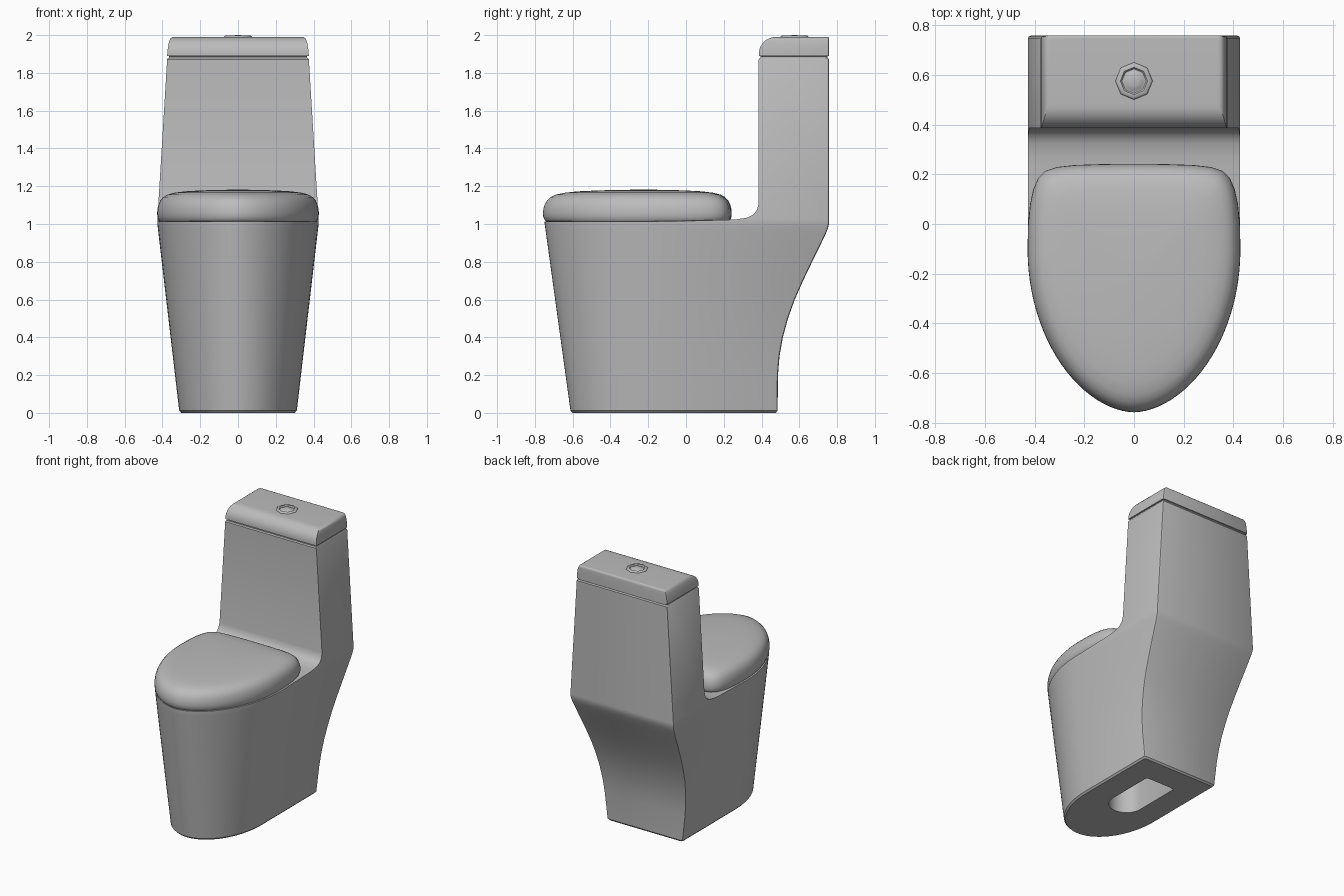
import bpy, bmesh
from math import sin, cos, pi

if "Cube" in bpy.data.objects:
    bpy.data.objects.remove(bpy.data.objects["Cube"])

ceramic = bpy.data.materials.new("grey_ceramic")
ceramic.use_nodes = True
GREY = (0.5, 0.5, 0.5, 1)
ceramic.diffuse_color = GREY
ceramic.node_tree.nodes["Principled BSDF"].inputs["Base Color"].default_value = GREY


def loft(name, rings, angle=35):
    """Skin a stack of equal-length closed rings and cap both ends."""
    bm = bmesh.new()
    rows = [[bm.verts.new(p) for p in ring] for ring in rings]
    n = len(rows[0])
    for a, b in zip(rows, rows[1:]):
        for i in range(n):
            j = (i + 1) % n
            bm.faces.new((a[i], a[j], b[j], b[i]))
    bm.faces.new(rows[0])
    bm.faces.new(rows[-1])
    bmesh.ops.recalc_face_normals(bm, faces=bm.faces)
    mesh = bpy.data.meshes.new(name)
    bm.to_mesh(mesh)
    bm.free()
    mesh.materials.append(ceramic)
    obj = bpy.data.objects.new(name, mesh)
    bpy.context.collection.objects.link(obj)
    bpy.ops.object.select_all(action="DESELECT")
    obj.select_set(True)
    bpy.context.view_layer.objects.active = obj
    bpy.ops.object.shade_smooth_by_angle(angle=angle * pi / 180)
    return obj


STEPS = 40


def d_ring(w, front, start, back, z, power=1.0, r=0.012):
    """D outline: flat back with eased corners, curved front beginning at y = start."""
    pts = [(w - r, back, z), (w - 0.3 * r, back - 0.3 * r, z), (w, back - r, z)]
    for i in range(STEPS + 1):
        t = pi * i / STEPS
        c = cos(t)
        x = w * abs(c) ** power * (1 if c > 0 else -1)
        pts.append((x, start - (start - front) * sin(t), z))
    pts += [(-w, back - r, z), (0.3 * r - w, back - 0.3 * r, z), (r - w, back, z)]
    return pts


# Body: underside recess, pedestal and bowl, deck, fillet and tank in one skin
rings = [d_ring(0.12, -0.2, -0.08, 0.28, z) for z in (0.8, 0)]
rings.append(d_ring(0.30, -0.60, -0.15, 0.475, 0))
back_profile = [(0.012, 0.485), (0.2, 0.487), (0.3, 0.495), (0.4, 0.513), (0.5, 0.54),
                (0.6, 0.576), (0.7, 0.62), (0.8, 0.668), (0.9, 0.717), (0.95, 0.741),
                (0.975, 0.751), (1.0, 0.757), (1.013, 0.757)]
for z, back in back_profile:
    k = min(z, 1)
    rings.append(d_ring(0.31 + 0.117 * k, -0.61 - 0.138 * k, -0.15 + 0.05 * k,
                        back, z, 1 + 0.1 * k))
tank_profile = [(1.022, 0.22), (1.025, 0.27), (1.034, 0.325), (1.05, 0.357),
                (1.075, 0.376), (1.11, 0.385), (1.872, 0.385)]
for z, front in tank_profile:
    rings.append(d_ring(0.427 - 0.061 * (z - 1.02), front, front, 0.757, z))
rings.append(d_ring(0.369, 0.391, 0.391, 0.751, 1.88))
loft("body_and_tank", rings)


# Seat lid: egg outline with rounded rear corners, shrinking into a soft dome
def seat_outline():
    front = [(0.428 * abs(cos(t)) ** 1.1 * (1 if cos(t) > 0 else -1), -0.1 - 0.657 * sin(t))
             for t in (pi * i / 48 for i in range(49))]
    side = [(0.426, 0.0), (0.418, 0.08), (0.405, 0.14), (0.385, 0.185), (0.355, 0.214),
            (0.31, 0.229), (0.24, 0.237), (0.12, 0.241)]
    left = [(-x, y) for x, y in side]
    return front + left + [(0, 0.242)] + side[::-1]


outline = seat_outline()
mid = -0.22
dome = [(0.97, 1.014), (0.985, 1.022), (0.998, 1.04), (1, 1.06), (0.996, 1.08), (0.983, 1.104),
        (0.96, 1.125), (0.925, 1.142), (0.87, 1.156), (0.78, 1.166), (0.65, 1.173),
        (0.45, 1.178), (0.2, 1.181), (0.02, 1.182)]
loft("seat_lid", [[(x * s, mid + (y - mid) * s, z) for x, y in outline] for s, z in dome], 50)

# Tank lid: slab with rounded front and side edges, and a shadow gap beneath
lid = [(0.365, 0.395, 0.75, 1.875), (0.365, 0.395, 0.75, 1.888), (0.375, 0.386, 0.757, 1.89),
       (0.374, 0.386, 0.757, 1.91), (0.371, 0.392, 0.757, 1.935), (0.367, 0.405, 0.757, 1.957),
       (0.362, 0.422, 0.757, 1.973), (0.356, 0.442, 0.757, 1.984), (0.348, 0.462, 0.754, 1.989),
       (0.338, 0.485, 0.748, 1.99)]
loft("tank_lid", [d_ring(w, f, f, b, z) for w, f, b, z in lid], 40)

# Flush button: octagonal collar, groove and small dome
button = [(0.075, 1.985), (0.075, 1.991), (0.068, 1.997), (0.055, 1.997), (0.048, 1.989),
          (0.042, 1.991), (0.034, 1.996), (0.02, 1.999), (0.003, 2.0)]
loft("flush_button", [[(r * cos(pi * i / 4), 0.575 + r * sin(pi * i / 4), z) for i in range(8)]
                      for r, z in button], 50)
